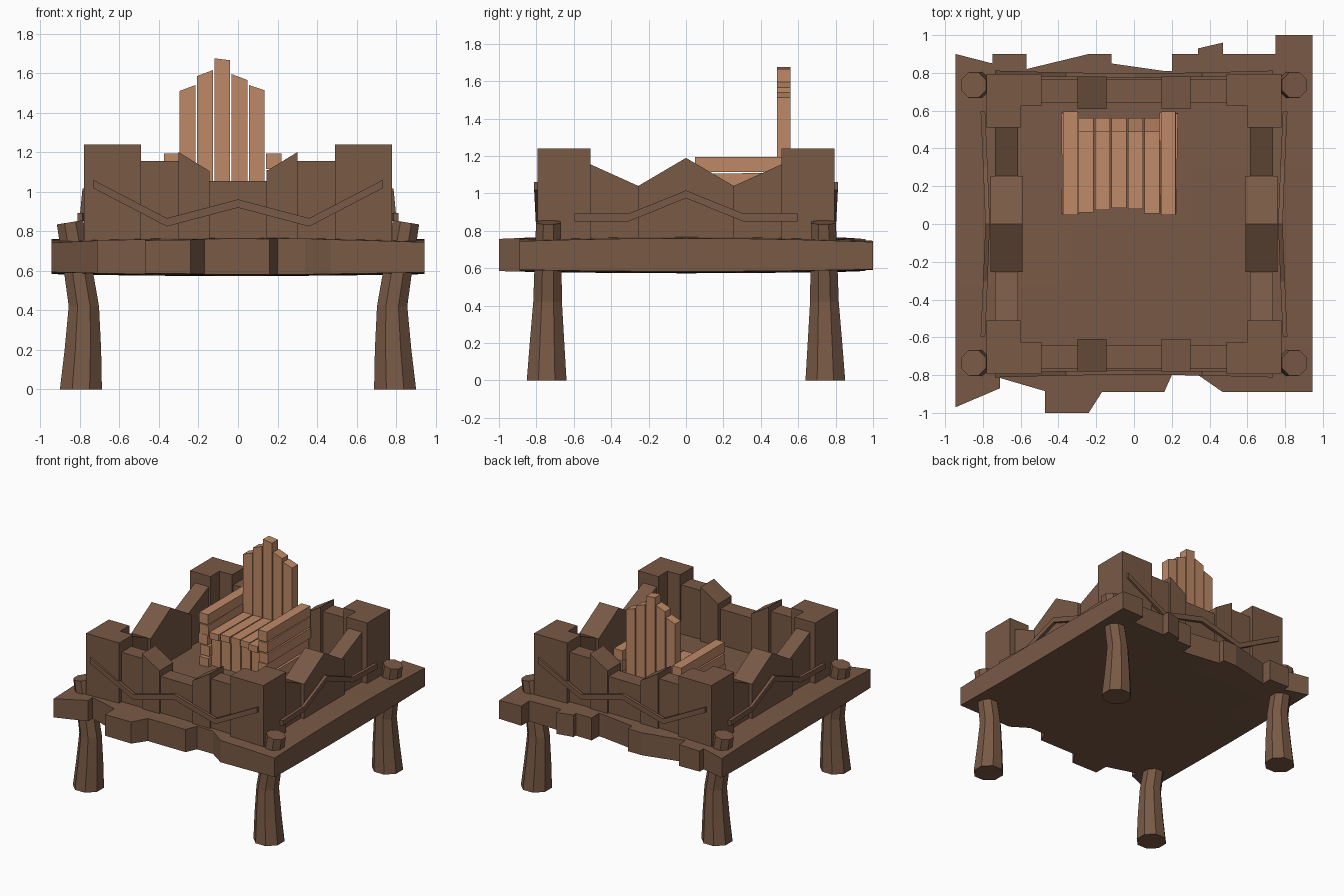
import bpy, bmesh, math, random
from mathutils import Vector, Matrix

if "Cube" in bpy.data.objects:
    bpy.data.objects.remove(bpy.data.objects["Cube"])

random.seed(4)


def material(name, rgb):
    m = bpy.data.materials.new(name)
    m.diffuse_color = (*rgb, 1)
    m.use_nodes = True
    m.node_tree.nodes["Principled BSDF"].inputs["Base Color"].default_value = m.diffuse_color
    return m


DARK = material("dark_wood", (0.19, 0.10, 0.06))
LIGHT = material("light_wood", (0.52, 0.25, 0.135))


def finish(name, bm, mat):
    bmesh.ops.recalc_face_normals(bm, faces=bm.faces)
    me = bpy.data.meshes.new(name)
    bm.to_mesh(me)
    bm.free()
    me.materials.append(mat)
    ob = bpy.data.objects.new(name, me)
    bpy.context.collection.objects.link(ob)
    return ob


def loft(name, rings, mat):
    """Skin equal-length rings of points and cap both ends."""
    bm = bmesh.new()
    vs = [[bm.verts.new(p) for p in r] for r in rings]
    n = len(vs[0])
    for a, b in zip(vs, vs[1:]):
        for i in range(n):
            bm.faces.new((a[i], a[(i + 1) % n], b[(i + 1) % n], b[i]))
    bm.faces.new(vs[0])
    bm.faces.new(vs[-1])
    return finish(name, bm, mat)


def prism(name, outline, axis, lo, hi, mat):
    """Extrude a 2D outline from lo to hi along x, y or z."""
    put = {"x": lambda a, b, d: (d, a, b),
           "y": lambda a, b, d: (a, d, b),
           "z": lambda a, b, d: (a, b, d)}[axis]
    return loft(name, [[put(a, b, d) for a, b in outline] for d in (lo, hi)], mat)


def plank(name, x, y, z, mat, tilt=0.0, turn=0.0):
    """Box given by three (low, high) ranges, tilted about x and turned about z."""
    c = Vector([(r[0] + r[1]) / 2 for r in (x, y, z)])
    size = [r[1] - r[0] for r in (x, y, z)]
    bm = bmesh.new()
    bmesh.ops.create_cube(bm, size=1)
    bm.transform(Matrix.Translation(c) @ Matrix.Rotation(turn, 4, "Z")
                 @ Matrix.Rotation(tilt, 4, "X") @ Matrix.Diagonal((*size, 1)))
    return finish(name, bm, mat)


# Platform: ragged board with a slight bulge on both faces
edge = [(-.945, -.97), (-.71, -.87), (-.71, -.815), (-.47, -.885), (-.47, -1), (-.24, -1),
        (-.17, -.89), (.16, -.89), (.2, -.8), (.34, -.8), (.47, -.89), (.945, -.89),
        (.945, 1), (.75, 1), (.75, .9), (.47, .9), (.47, .96), (.34, .93), (.34, .9),
        (.2, .9), (.2, .81), (.16, .81), (-.12, .85), (-.12, .9), (-.24, .9), (-.57, .82),
        (-.57, .9), (-.75, .9), (-.75, .85), (-.945, .9)]
platform = prism("platform", edge, "z", 0, 1, DARK)
bm = bmesh.new()
bm.from_mesh(platform.data)
for c in (-.65, -.33, 0, .3, .65):
    for n in ((1, 0, 0), (0, 1, 0)):
        bmesh.ops.bisect_plane(bm, geom=bm.verts[:] + bm.edges[:] + bm.faces[:],
                               plane_co=Vector(n) * c, plane_no=n)
for v in bm.verts:
    r2 = v.co.x ** 2 + v.co.y ** 2
    v.co.z = .778 - .02 * r2 if v.co.z > .5 else .573 + .011 * r2
bm.to_mesh(platform.data)
bm.free()

CORNER = [(.78, .795), (.49, .795), (.49, .625), (.60, .625), (.60, .51), (.78, .51)]
LEG = [(0, .795, .745, .115, 0), (.2, .785, .743, .10, 0), (.42, .78, .74, .083, 0),
       (.58, .805, .738, .079, .05), (.845, .85, .735, .072, .16)]
for sx, side in ((-1, "left"), (1, "right")):
    for sy, end in ((-1, "front"), (1, "back")):
        # Octagonal bowed leg whose top pokes through the platform
        rings = []
        for z, cx, cy, r, lean in LEG:
            angs = [math.tau * (i + .5) / 8 for i in range(8)]
            rings.append([(sx * (cx + r * math.cos(a)), sy * (cy + r * math.sin(a)),
                           z - lean * r * math.cos(a)) for a in angs])
        loft(f"{end}_{side}_leg", rings, DARK)
        # L-shaped corner tower
        prism(f"{end}_{side}_tower", [(sx * x, sy * y) for x, y in CORNER], "z", .70, 1.24, DARK)

# Front and back wall blocks: x range, top heights, depth range
FB = [(-.49, -.30, 1.155, 1.155, .64, .765), (-.30, -.145, 1.20, 1.105, .61, .78),
      (-.145, .145, 1.055, 1.055, .64, .765), (.145, .30, 1.105, 1.20, .61, .78),
      (.30, .49, 1.155, 1.155, .64, .765)]
# Side wall blocks: y range, top heights, depth range
LR = [(-.51, -.255, 1.155, 1.04, .615, .735), (-.255, 0, 1.04, 1.19, .59, .76),
      (0, .255, 1.19, 1.04, .59, .76), (.255, .51, 1.04, 1.155, .615, .735)]
for axis, blocks, names in (("y", FB, ("front", "back")), ("x", LR, ("left", "right"))):
    for s, nm in zip((-1, 1), names):
        for i, (a, b, za, zb, d0, d1) in enumerate(blocks):
            prism(f"{nm}_wall_block_{i + 1}", [(a, .70), (b, .70), (b, zb), (a, za)],
                  axis, s * d0, s * d1, DARK)

# Zigzag rails nailed to the outside: along, height, distance out
FB_RAIL = [(-.735, 1.04, .80), (-.36, .845, .79), (0, .94, .785), (.36, .845, .79), (.735, 1.04, .80)]
LR_RAIL = [(-.595, .872, .80), (-.305, .872, .787), (0, .995, .775), (.305, .872, .787), (.595, .872, .80)]
H, T = .021, .012
for rail, names, swap in ((FB_RAIL, ("front", "back"), False), (LR_RAIL, ("left", "right"), True)):
    for s, nm in zip((-1, 1), names):
        rings = []
        for a, z, d in rail:
            sec = [(d - T, z - H), (d + T, z - H), (d + T, z + H), (d - T, z + H)]
            rings.append([(s * o, a, h) if swap else (a, s * o, h) for o, h in sec])
        loft(f"{nm}_rail", rings, DARK)

# Throne: tall back slats, seat boards and front slats
TOPS = [(1.51, 1.54), (1.585, 1.615), (1.675, 1.665), (1.595, 1.565), (1.54, 1.513)]
FRONT = [.05, .065, .075, .07, .045]
for i, (zl, zr) in enumerate(TOPS):
    x0 = -.295 + i * .0875
    x1 = x0 + .08
    prism(f"throne_back_slat_{i + 1}", [(x0, .74), (x1, .74), (x1, zr), (x0, zl)],
          "y", .487, .56, LIGHT)
    plank(f"throne_seat_board_{i + 1}", (x0, x1), (FRONT[i] + .01, .49), (1.0, 1.05), LIGHT,
          tilt=random.uniform(-.01, .01))
    plank(f"throne_front_slat_{i + 1}", (x0, x1), (.09, .15), (.74, 1.0), LIGHT)

# Throne sides: stacked boards, the top one being the armrest
for x0, nm in ((-.375, "left"), (.142, "right")):
    for k in range(5):
        z = .77 + k * .086
        top = k == 4
        j = 0 if top else random.uniform(-.012, .012)
        plank(f"throne_{nm}_side_board_{k + 1}", (x0 + j, x0 + .078 + j),
              (.048 + abs(j), .595 - abs(j)), (z, z + .08), LIGHT,
              tilt=0 if top else random.uniform(-.025, .025),
              turn=0 if top else random.uniform(-.02, .02))
